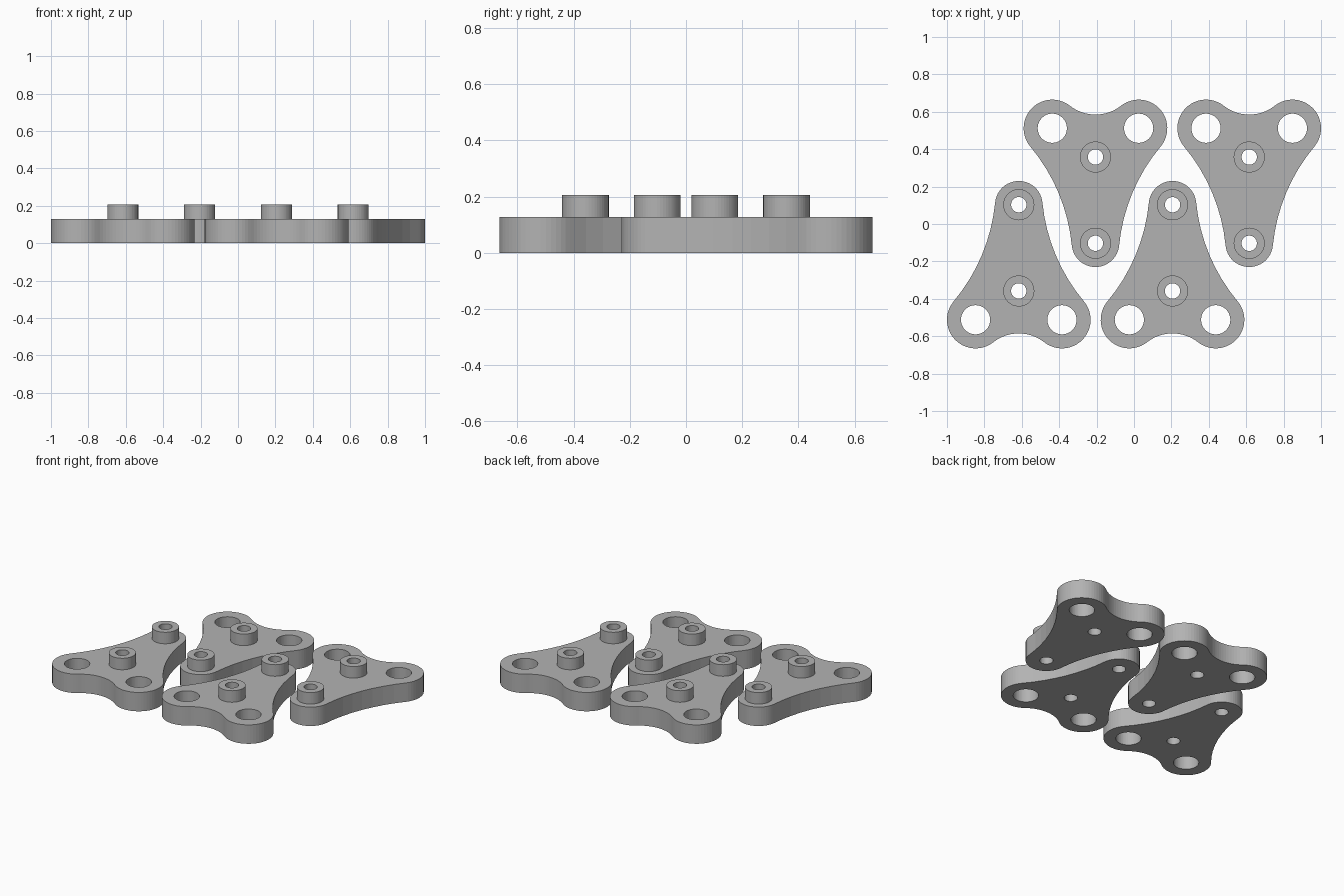
import bpy, bmesh, math
from mathutils import Vector

cube = bpy.data.objects.get("Cube")
if cube:
    bpy.data.objects.remove(cube, do_unlink=True)

grey = bpy.data.materials.new("mid_grey")
grey.use_nodes = True
grey.diffuse_color = (0.45, 0.45, 0.45, 1)
grey.node_tree.nodes["Principled BSDF"].inputs["Base Color"].default_value = grey.diffuse_color

PLATE_TOP, BOSS_TOP = 0.128, 0.206
LOBE, LOBE_R = Vector((0.231, -0.512)), 0.153   # foot lobe on the +x side
TIP, TIP_R = Vector((0, 0.103)), 0.127          # narrow end of the plate
BOSS_YS = (-0.358, 0.103)
SIDE_R = 0.97                                   # hollow long side
BASE_Y = -0.585                                 # middle of the hollow base


def arc(centre, radius, start, end, steps):
    angles = [start + (end - start) * i / steps for i in range(steps + 1)]
    return [centre + radius * Vector((math.cos(a), math.sin(a))) for a in angles]


def circle(x, y, radius):
    return arc(Vector((x, y)), radius, 0, math.tau, 48)[:-1]


def heading(a, b):
    return math.atan2(b.y - a.y, b.x - a.x)


def plate_outline():
    # Hollow base circle, tangent to both foot lobes
    drop = BASE_Y - LOBE.y
    base_r = (LOBE.x ** 2 + drop ** 2 - LOBE_R ** 2) / (2 * (LOBE_R + drop))
    base = Vector((0, BASE_Y - base_r))
    # Hollow side circle, tangent to the foot lobe and the tip
    axis = TIP - LOBE
    gap = axis.length
    axis.normalize()
    reach = SIDE_R + LOBE_R
    along = (reach ** 2 - (SIDE_R + TIP_R) ** 2 + gap ** 2) / (2 * gap)
    side = LOBE + along * axis + math.sqrt(reach ** 2 - along ** 2) * Vector((axis.y, -axis.x))
    half = arc(base, base_r, math.pi / 2, heading(base, LOBE), 8)
    half += arc(LOBE, LOBE_R, heading(LOBE, base), heading(LOBE, side), 24)[1:]
    half += arc(side, SIDE_R, heading(side, LOBE), heading(side, TIP), 8)[1:]
    half += arc(TIP, TIP_R, heading(TIP, side), math.pi / 2, 12)[1:]
    return half + [Vector((-p.x, p.y)) for p in reversed(half[1:-1])]


def extruded_mesh(name, loops, bottom, top):
    # Filled flat curve with holes, thickened and turned into a clean mesh
    curve = bpy.data.curves.new(name + "_profile", "CURVE")
    curve.dimensions = "2D"
    curve.fill_mode = "BOTH"
    curve.extrude = (top - bottom) / 2
    for loop in loops:
        spline = curve.splines.new("POLY")
        spline.points.add(len(loop) - 1)
        for point, p in zip(spline.points, loop):
            point.co = (p.x, p.y, 0, 1)
        spline.use_cyclic_u = True
    helper = bpy.data.objects.new(name + "_helper", curve)
    bpy.context.scene.collection.objects.link(helper)
    bpy.context.view_layer.update()
    graph = bpy.context.evaluated_depsgraph_get()
    mesh = bpy.data.meshes.new_from_object(helper.evaluated_get(graph))
    bpy.data.objects.remove(helper, do_unlink=True)
    bpy.data.curves.remove(curve)
    bm = bmesh.new()
    bm.from_mesh(mesh)
    bmesh.ops.remove_doubles(bm, verts=bm.verts, dist=0.0001)
    bmesh.ops.recalc_face_normals(bm, faces=bm.faces)
    bmesh.ops.translate(bm, verts=bm.verts, vec=(0, 0, (top + bottom) / 2))
    for face in bm.faces:
        face.smooth = False
        face.material_index = 0
    bm.to_mesh(mesh)
    bm.free()
    mesh.name = name
    mesh.materials.clear()
    mesh.materials.append(grey)
    return mesh


# Plate with two large foot holes and a small bore under each boss
holes = [circle(s * LOBE.x, LOBE.y, 0.078) for s in (-1, 1)]
bores = [circle(0, y, 0.041) for y in BOSS_YS]
plate_mesh = extruded_mesh("plate", [plate_outline()] + holes + bores, 0, PLATE_TOP)
boss_mesh = extruded_mesh("boss", [circle(0, 0, 0.083), circle(0, 0, 0.041)], PLATE_TOP, BOSS_TOP)


def place(name, mesh, location, turn, parent=None):
    obj = bpy.data.objects.new(name, mesh)
    obj.location = location
    obj.rotation_euler.z = turn
    obj.parent = parent
    bpy.context.scene.collection.objects.link(obj)
    return obj


# Two front plates point back; two back plates are turned half round
layout = {"front_right": (-0.616, 0), "front_left": (0.206, 0),
          "back_right": (-0.206, math.pi), "back_left": (0.616, math.pi)}
for where, (x, turn) in layout.items():
    plate = place(where + "_plate", plate_mesh, (x, 0, 0), turn)
    for label, y in zip(("middle", "tip"), BOSS_YS):
        place(f"{where}_{label}_boss", boss_mesh, (0, y, 0), 0, plate)
